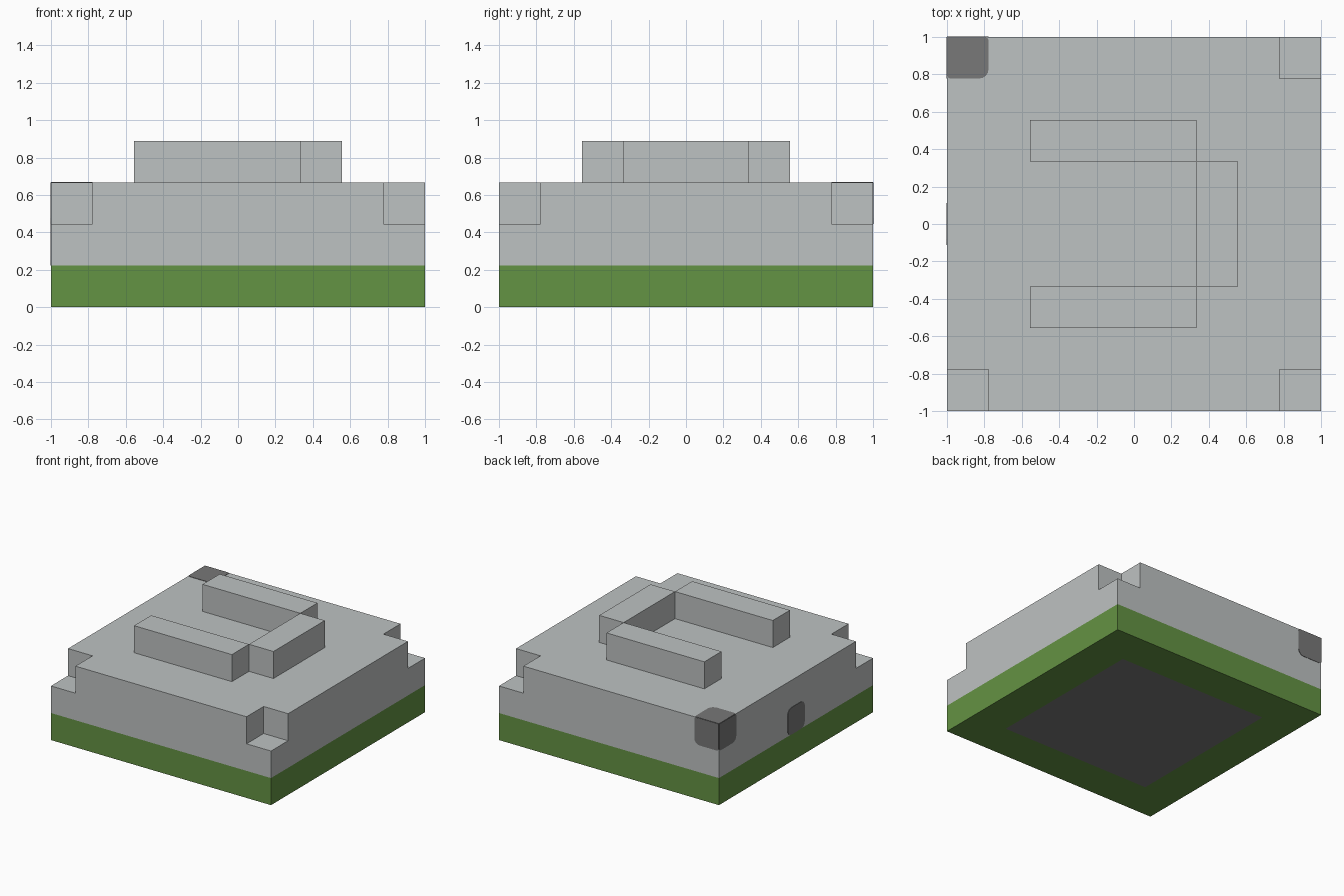
import bpy
import bmesh
from mathutils import Vector

if "Cube" in bpy.data.objects:
    bpy.data.objects.remove(bpy.data.objects["Cube"], do_unlink=True)

U = 2 / 9            # one block
IN = 1 - U           # inner line of the corner notches


def material(name, srgb):
    colour = [(c / 255 / 12.92 if c < 11 else ((c / 255 + 0.055) / 1.055) ** 2.4) for c in srgb]
    m = bpy.data.materials.new(name)
    m.use_nodes = True
    m.diffuse_color = (*colour, 1)
    m.node_tree.nodes["Principled BSDF"].inputs["Base Color"].default_value = (*colour, 1)
    return m


STONE = material("light stone", (190, 194, 194))
TURF = material("turf green", (100, 147, 67))
DARK = material("dark stone", (120, 120, 120))


def finish(name, bm, *mats):
    bmesh.ops.remove_doubles(bm, verts=bm.verts, dist=1e-4)
    bmesh.ops.recalc_face_normals(bm, faces=bm.faces)
    mesh = bpy.data.meshes.new(name)
    bm.to_mesh(mesh)
    bm.free()
    for m in mats:
        mesh.materials.append(m)
    obj = bpy.data.objects.new(name, mesh)
    bpy.context.collection.objects.link(obj)
    return obj


def face(bm, points):
    return bm.faces.new([bm.verts.new(p) for p in points])


def walls(bm, outline, z0, z1):
    for (ax, ay), (bx, by) in zip(outline, outline[1:] + outline[:1]):
        face(bm, [(ax, ay, z0), (bx, by, z0), (bx, by, z1), (ax, ay, z1)])


def cap(bm, outline, z):
    return face(bm, [(x, y, z) for x, y in outline])


def rect(x0, x1, y0, y1):
    return [(x0, y0), (x1, y0), (x1, y1), (x0, y1)]


# Turf base with a dark square set into the underside
bm = bmesh.new()
square = rect(-1, 1, -1, 1)
walls(bm, square, 0, U)
cap(bm, square, U)
underside = cap(bm, square, 0)
bmesh.ops.remove_doubles(bm, verts=bm.verts, dist=1e-4)
bmesh.ops.inset_region(bm, faces=[underside], thickness=2 * U)
underside.material_index = 1
finish("turf_base", bm, TURF, DARK)

# Stone body: full lower course, upper course with three notched corners
corners = [(-1, -1), (1, -1), (1, 1), (-1, 1)]
notched = corners[:3]
lower, upper = [], []
bm = bmesh.new()
for sx, sy in corners:
    if (sx, sy) not in notched:
        lower.append((sx, sy))
        upper.append((sx, sy))
        continue
    side, end = (sx, sy * IN), (sx * IN, sy)
    first, last = (side, end) if sx * sy > 0 else (end, side)
    inner = (sx * IN, sy * IN)
    lower += [first, (sx, sy), last]
    upper += [first, inner, last]
    cap(bm, [first, (sx, sy), last, inner], 2 * U)
walls(bm, lower, U, 2 * U)
walls(bm, upper, 2 * U, 3 * U)
cap(bm, lower, U)
cap(bm, upper, 3 * U)
finish("stone_body", bm, STONE)

# Raised ridges on the roof
for name, outline in (
    ("front_ridge", rect(-2.5 * U, 1.5 * U, -2.5 * U, -1.5 * U)),
    ("back_ridge", rect(-2.5 * U, 1.5 * U, 1.5 * U, 2.5 * U)),
    ("cross_ridge", rect(1.5 * U, 2.5 * U, -1.5 * U, 1.5 * U)),
):
    bm = bmesh.new()
    walls(bm, outline, 3 * U, 4 * U)
    cap(bm, outline, 3 * U)
    cap(bm, outline, 4 * U)
    finish(name, bm, STONE)


def plate(name, origin, u, v, normal, radii):
    """Thin one-block plate with its own radius at each corner."""
    o, u, v = Vector(origin), Vector(u) * U, Vector(v) * U
    bm = bmesh.new()
    verts = list(face(bm, [o, o + u, o + u + v, o + v]).verts)
    for vert, r in zip(verts, radii):
        if r:
            bmesh.ops.bevel(bm, geom=[vert], offset=r, segments=4,
                            profile=0.5, affect='VERTICES')
    ext = bmesh.ops.extrude_face_region(bm, geom=bm.faces[:], use_keep_orig=True)
    moved = [g for g in ext["geom"] if isinstance(g, bmesh.types.BMVert)]
    bmesh.ops.translate(bm, verts=moved, vec=Vector(normal) * 0.003)
    finish(name, bm, DARK)


# Dark corner block, painted on its three outer sides
X, Y, Z = Vector((1, 0, 0)), Vector((0, 1, 0)), Vector((0, 0, 1))
corner = (-1, 1, 3 * U)
soft = (0, 0.02, 0.05, 0.02)
plate("corner_patch_top", corner, X, -Y, Z, soft)
plate("corner_patch_side", corner, -Y, -Z, -X, soft)
plate("corner_patch_back", corner, X, -Z, Y, soft)

# Dark patch in the middle of the side wall
plate("side_patch", (-1, U / 2, 2 * U), -Y, -Z, -X, (0.05,) * 4)
